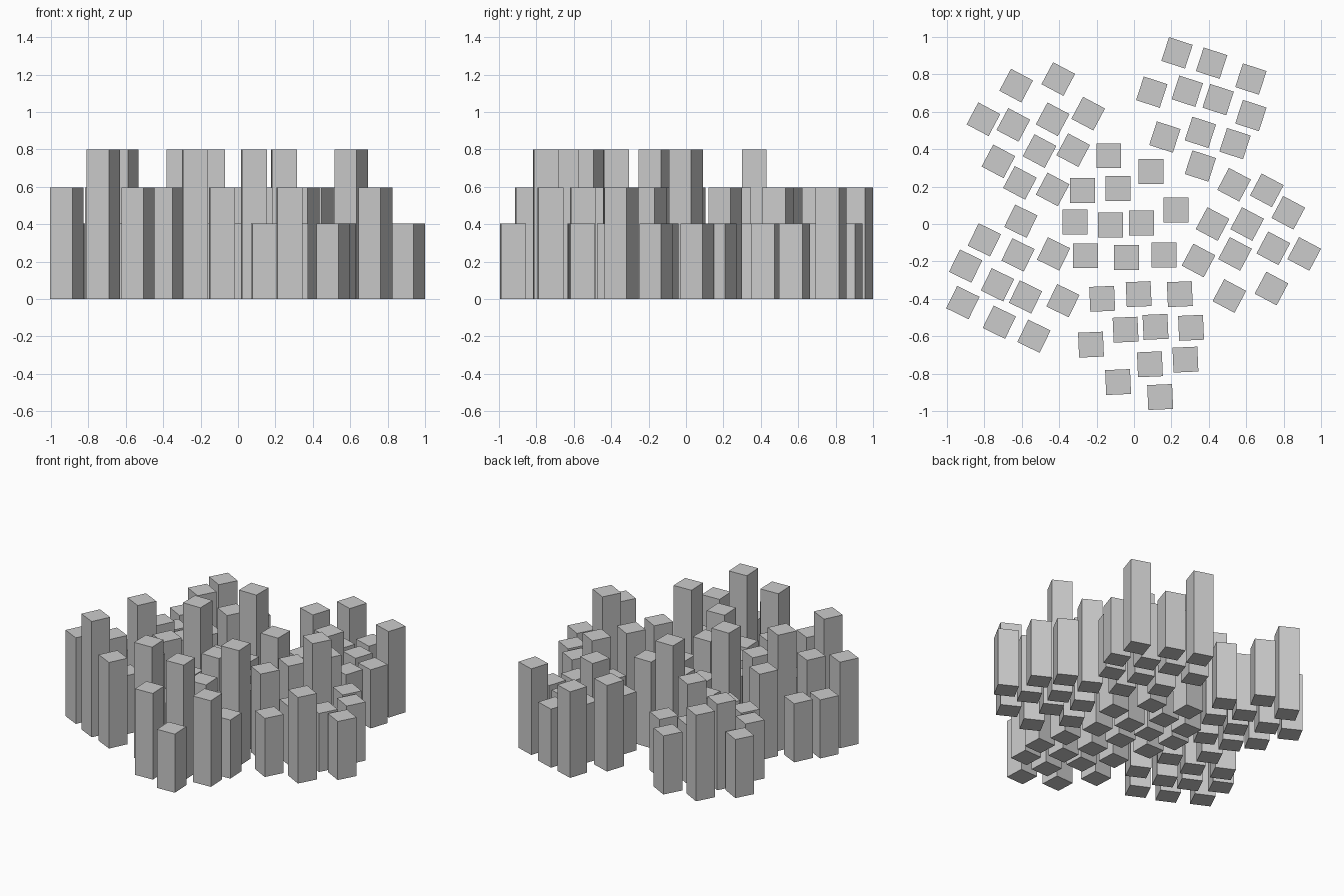
import bpy, bmesh
from math import radians
from mathutils import Matrix

SIDE = 0.133
LEVELS = {1: 0.405, 2: 0.595, 3: 0.80}


def block(name, angle, towers):
    """One cluster of equal square towers sharing a street angle."""
    bm = bmesh.new()
    for x, y, level in towers:
        h = LEVELS[level]
        m = (Matrix.Translation((x, y, h / 2))
             @ Matrix.Rotation(radians(angle), 4, 'Z')
             @ Matrix.Diagonal((SIDE, SIDE, h, 1)))
        bmesh.ops.create_cube(bm, size=1, matrix=m)
    mesh = bpy.data.meshes.new(name)
    bm.to_mesh(mesh)
    bm.free()
    bpy.context.collection.objects.link(bpy.data.objects.new(name, mesh))


# Towers are given as x, y, height level
block("back_left_towers", -28, [
    (-.63, .74, 2), (-.405, .775, 1), (-.805, .56, 1), (-.645, .53, 2),
    (-.435, .56, 1), (-.245, .59, 1), (-.725, .335, 1), (-.505, .39, 1),
    (-.325, .395, 2), (-.61, .22, 1), (-.435, .185, 1)])

block("front_left_towers", -26, [
    (-.605, .015, 2), (-.80, -.085, 1), (-.90, -.225, 1), (-.62, -.165, 3),
    (-.43, -.16, 2), (-.73, -.325, 2), (-.58, -.39, 1), (-.38, -.41, 2),
    (-.915, -.42, 2), (-.72, -.525, 3), (-.535, -.60, 2)])

block("centre_towers", 0, [
    (-.135, .365, 3), (.09, .28, 2), (-.275, .18, 1), (-.085, .19, 1),
    (-.315, .01, 3), (-.125, -.005, 1), (.04, .005, 1), (.225, .075, 1),
    (-.26, -.17, 1), (-.04, -.18, 2), (.16, -.165, 1)])

block("front_towers", 2.5, [
    (-.17, -.40, 1), (.025, -.375, 1), (.245, -.375, 3), (-.045, -.565, 1),
    (.115, -.55, 2), (.305, -.555, 1), (-.23, -.645, 3), (.085, -.75, 3),
    (.275, -.725, 2), (-.085, -.845, 2), (.14, -.925, 1)])

block("back_right_towers", -18, [
    (.23, .915, 2), (.415, .86, 1), (.625, .775, 2), (.095, .705, 2),
    (.285, .71, 1), (.45, .665, 1), (.625, .58, 1), (.165, .465, 1),
    (.355, .49, 2), (.54, .43, 1), (.355, .31, 1)])

block("right_towers", -28, [
    (.535, .21, 2), (.71, .18, 1), (.825, .06, 1), (.42, 0, 2),
    (.605, 0, 3), (.745, -.13, 1), (.91, -.16, 1), (.345, -.195, 2),
    (.54, -.16, 1), (.735, -.345, 2), (.51, -.385, 1)])
